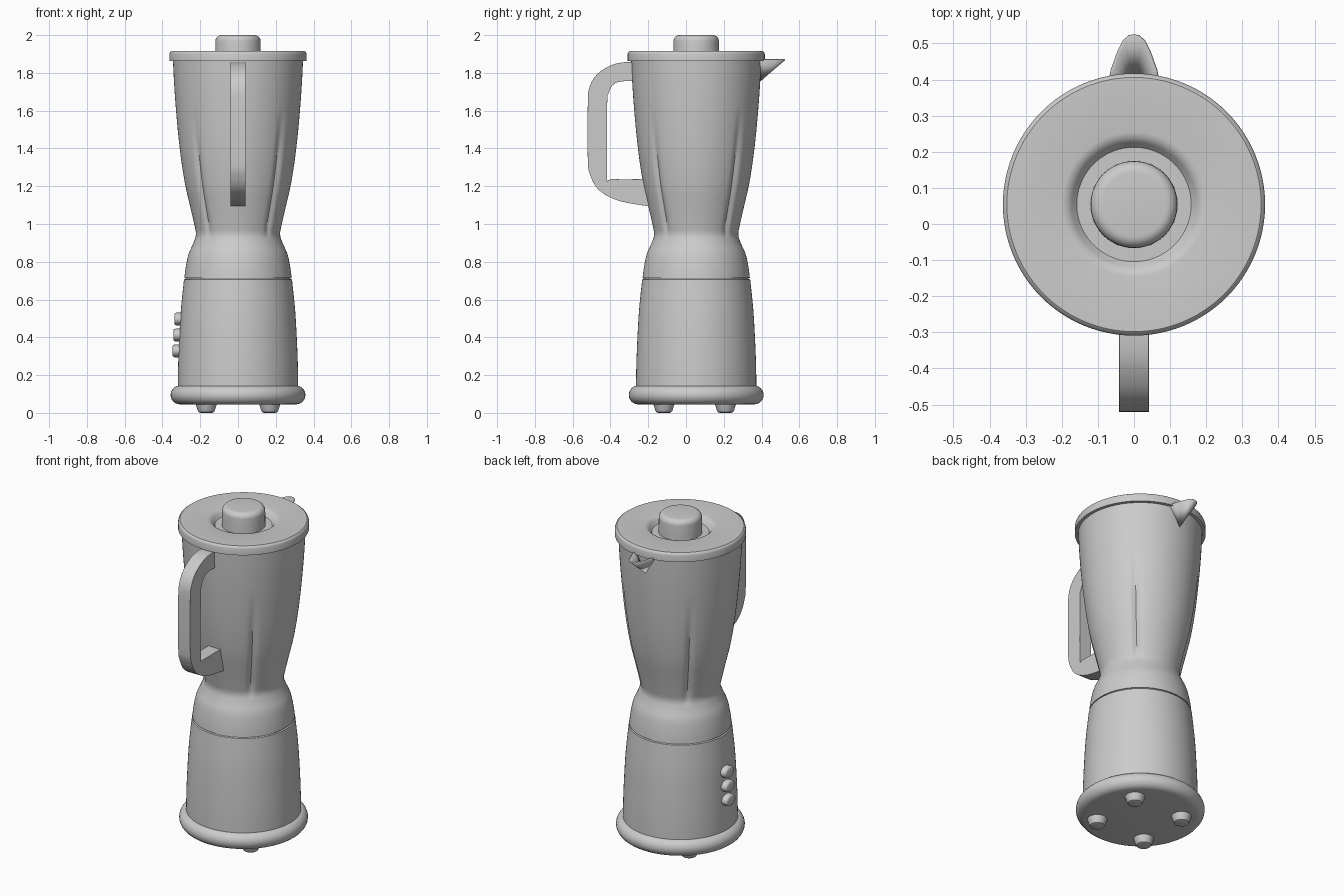
import bpy, bmesh, math
from math import sin, cos, pi, exp

if "Cube" in bpy.data.objects:
    bpy.data.objects.remove(bpy.data.objects["Cube"])

CY = 0.054  # body axis sits slightly behind the origin


def finish(name, bm, angle=35):
    bmesh.ops.recalc_face_normals(bm, faces=bm.faces)
    mesh = bpy.data.meshes.new(name)
    bm.to_mesh(mesh)
    bm.free()
    ob = bpy.data.objects.new(name, mesh)
    bpy.context.collection.objects.link(ob)
    bpy.ops.object.select_all(action='DESELECT')
    ob.select_set(True)
    bpy.context.view_layer.objects.active = ob
    bpy.ops.object.shade_smooth_by_angle(angle=math.radians(angle))
    return ob


def spline(pts, n=6):
    """Catmull-Rom smoothing of a 2D profile."""
    p = [pts[0]] + pts + [pts[-1]]
    out = []
    for i in range(1, len(p) - 2):
        for k in range(n):
            t = k / n
            out.append(tuple(0.5 * (2 * b + (c - a) * t + (2 * a - 5 * b + 4 * c - d) * t * t
                                    + (3 * b - a - 3 * c + d) * t ** 3)
                             for a, b, c, d in zip(p[i - 1], p[i], p[i + 1], p[i + 2])))
    return out + [pts[-1]]


def lathe(name, profile, x=0, y=CY, seg=96, offset=None):
    """Revolve (radius, z) points; ends are capped."""
    bm = bmesh.new()
    rings = []
    for r, z in profile:
        ring = []
        for i in range(seg):
            a = 2 * pi * i / seg
            q = r + (offset(a, r, z) if offset else 0)
            ring.append(bm.verts.new((x + q * cos(a), y + q * sin(a), z)))
        rings.append(ring)
    for lo, hi in zip(rings, rings[1:]):
        for i in range(seg):
            j = (i + 1) % seg
            bm.faces.new((lo[i], lo[j], hi[j], hi[i]))
    bm.faces.new(rings[0])
    bm.faces.new(rings[-1])
    return finish(name, bm)


def bevel(ob, width, seg=3):
    m = ob.modifiers.new("bevel", 'BEVEL')
    m.width, m.segments, m.limit_method = width, seg, 'ANGLE'
    m.angle_limit = math.radians(40)


def flute(a, r, z):
    """Four shallow vertical flutes on the jar diagonals."""
    if not 0.92 < z < 1.62:
        return 0
    fade = min(1, (z - 0.92) / 0.08, (1.62 - z) / 0.3)
    d = (a % (pi / 2) - pi / 4) * r
    return -0.014 * fade * exp(-(d / 0.018) ** 2)


# Jar with waisted collar
jar = spline([(0.284, 0.714), (0.277, 0.77), (0.262, 0.84), (0.236, 0.9), (0.223, 0.945), (0.232, 1.0),
              (0.255, 1.1), (0.278, 1.2), (0.298, 1.32), (0.314, 1.45), (0.328, 1.6), (0.338, 1.74),
              (0.345, 1.88)])
lathe("jar", jar, seg=160, offset=flute)

# Motor housing and rounded plinth
housing = spline([(0.319, 0.1), (0.317, 0.25), (0.311, 0.4), (0.302, 0.55), (0.286, 0.706)])
lathe("motor_housing", housing + [(0.278, 0.709), (0.278, 0.716)])
plinth = [(0.307 + 0.05 * cos(t * pi / 12), 0.095 + 0.05 * sin(t * pi / 12)) for t in range(-6, 7)]
lathe("plinth", plinth)

# Feet
for sx in (-1, 1):
    for sy in (-1, 1):
        lathe("foot", [(0.03, 0), (0.04, 0.004), (0.046, 0.014), (0.052, 0.035), (0.058, 0.05)],
              sx * 0.168, 0.046 + sy * 0.163, seg=32)

# Lid with a dished centre, and its filler cap
lathe("lid", [(0.34, 1.862), (0.363, 1.862), (0.363, 1.9), (0.36, 1.909), (0.352, 1.915), (0.2, 1.915),
              (0.185, 1.912), (0.172, 1.9), (0.155, 1.875), (0.14, 1.86), (0.12, 1.852), (0.05, 1.852)])
cap = [(0.088 + 0.032 * cos(t * pi / 12), 1.968 + 0.032 * sin(t * pi / 12)) for t in range(7)]
lathe("filler_cap", [(0.121, 1.85)] + cap, seg=64)

# Handle: side outline (y, z) extruded across x
outer = spline([(-0.27, 1.858), (-0.33, 1.856), (-0.396, 1.841), (-0.47, 1.794), (-0.511, 1.725),
                (-0.52, 1.635), (-0.52, 1.344), (-0.508, 1.26), (-0.46, 1.178), (-0.354, 1.122),
                (-0.19, 1.093)], 3)
inner = spline([(-0.2, 1.238), (-0.395, 1.238), (-0.417, 1.26), (-0.417, 1.64), (-0.41, 1.69),
                (-0.39, 1.733), (-0.35, 1.754), (-0.265, 1.757)], 3)
bm = bmesh.new()
face = bm.faces.new([bm.verts.new((-0.041, y, z)) for y, z in outer + inner])
ext = bmesh.ops.extrude_face_region(bm, geom=[face])
bmesh.ops.translate(bm, vec=(0.082, 0, 0),
                    verts=[v for v in ext["geom"] if isinstance(v, bmesh.types.BMVert)])
bevel(finish("handle", bm), 0.01)

# Pouring spout: open pointed channel fanning from its root
half = [(0.068, 0.375), (0.058, 0.425), (0.04, 0.475), (0.026, 0.505), (0.012, 0.518)]
rim = half + [(0, 0.52)] + [(-x, y) for x, y in reversed(half)]
bm = bmesh.new()
root = bm.verts.new((0, 0.385, 1.758))
top = [bm.verts.new((x, y, 1.874)) for x, y in rim]
for a, b in zip(top, top[1:]):
    bm.faces.new((root, a, b))
spout = finish("spout", bm, 60)
m = spout.modifiers.new("wall", 'SOLIDIFY')
m.thickness, m.offset = 0.008, -1

# Three oval buttons on the left side
for z, x in ((0.328, -0.346), (0.412, -0.342), (0.497, -0.337)):
    bm = bmesh.new()
    loops = []
    for dx, s in ((0.06, 1), (0.012, 1), (0.004, 0.93), (0, 0.78)):
        loops.append([bm.verts.new((x + dx, CY + 0.046 * s * cos(i * pi / 16),
                                    z + 0.034 * s * sin(i * pi / 16))) for i in range(32)])
    for lo, hi in zip(loops, loops[1:]):
        for i in range(32):
            bm.faces.new((lo[i], lo[(i + 1) % 32], hi[(i + 1) % 32], hi[i]))
    bm.faces.new(loops[0])
    bm.faces.new(loops[-1])
    finish("button", bm, 50)
